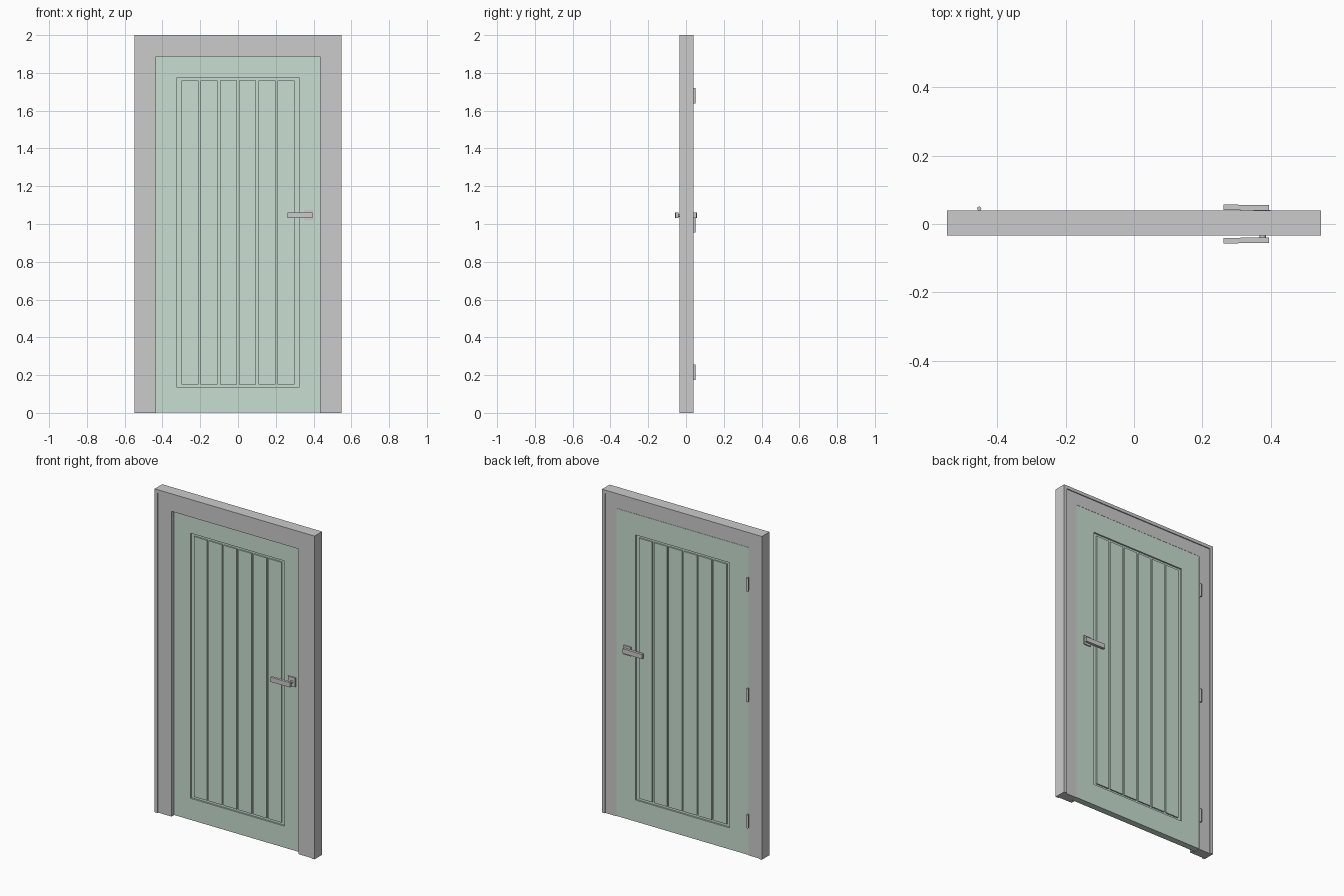
import bpy, bmesh
from mathutils import Matrix, Vector

if "Cube" in bpy.data.objects:
    bpy.data.objects.remove(bpy.data.objects["Cube"])

green = bpy.data.materials.new("green_paint")
green.diffuse_color = (0.58, 0.73, 0.64, 1)
green.use_nodes = True
green.node_tree.nodes["Principled BSDF"].inputs["Base Color"].default_value = green.diffuse_color


def finish(bm, name, mat=None):
    bmesh.ops.recalc_face_normals(bm, faces=bm.faces)
    me = bpy.data.meshes.new(name)
    bm.to_mesh(me)
    bm.free()
    ob = bpy.data.objects.new(name, me)
    bpy.context.collection.objects.link(ob)
    if mat:
        me.materials.append(mat)
    return ob


def add_box(bm, lo, hi):
    lo, hi = Vector(lo), Vector(hi)
    m = Matrix.Translation((lo + hi) / 2) @ Matrix.Diagonal((*(hi - lo), 1))
    return bmesh.ops.create_cube(bm, size=1, matrix=m)["verts"]


def add_cyl(bm, r, depth, loc, along_y=False, seg=16):
    m = Matrix.Translation(loc)
    if along_y:
        m = m @ Matrix.Rotation(1.5707963, 4, 'X')
    bmesh.ops.create_cone(bm, cap_ends=True, segments=seg, radius1=r, radius2=r,
                          depth=depth, matrix=m)


W, H = 0.547, 2.0
FRONT, BACK = -0.006, 0.034      # door faces

# Mitred frame: rebated profile (distance from outer edge, y) swept up, across, down
profile = [(0, -.034), (.02, -.034), (.02, -.028), (.112, -.028), (.112, FRONT),
           (.095, FRONT), (.095, BACK), (.02, BACK), (.02, .04), (0, .04)]
bm = bmesh.new()
rings = []
for sx, top in ((-1, 0), (-1, 1), (1, 1), (1, 0)):
    rings.append([bm.verts.new((sx * (W - o), y, (H - o) * top)) for o, y in profile])
n = len(profile)
for a, b in zip(rings, rings[1:]):
    for i in range(n):
        j = (i + 1) % n
        bm.faces.new((a[i], a[j], b[j], b[i]))
bm.faces.new(rings[0])
bm.faces.new(rings[-1])
finish(bm, "door_frame")

# Door leaf with a recessed field on both faces
PX, PZ0, PZ1, DEEP = 0.322, 0.135, 1.775, 0.01
bm = bmesh.new()
add_box(bm, (-.451, FRONT, 0.002), (.451, BACK, 1.904))
for s in (-1, 1):
    bm.normal_update()
    face = next(f for f in bm.faces if f.normal.y * s > 0.9 and f.calc_area() > 1)
    for inward in (0, DEEP):
        bmesh.ops.inset_individual(bm, faces=[face], thickness=0.02)
        for v in face.verts:
            v.co.x = PX if v.co.x > 0 else -PX
            v.co.z = PZ1 if v.co.z > 1 else PZ0
            v.co.y -= s * inward
finish(bm, "door_leaf", green)

# Six vertical boards standing in the recess, front and back
for name, y0, y1 in (("front_boards", FRONT + .002, FRONT + DEEP + .002),
                     ("back_boards", BACK - DEEP - .002, BACK - .002)):
    bm = bmesh.new()
    for i in range(6):
        x = -0.255 + i * 0.102
        add_box(bm, (x - .045, y0, .15), (x + .045, y1, 1.76))
    finish(bm, name, green)

# Lever handles: rose, neck and slightly slanted bar
for name, s, door_y in (("front_handle", -1, FRONT), ("back_handle", 1, BACK)):
    bm = bmesh.new()
    add_box(bm, (.35, door_y - s * .003, 1.018), (.40, door_y + s * .007, 1.074))
    end = s * .045
    add_cyl(bm, .009, abs(end - door_y), (.377, (end + door_y) / 2, 1.045), True)
    for v in add_box(bm, (.262, s * .041, 1.031), (.395, s * .057, 1.06)):
        if v.co.x > .3:
            v.co.y -= s * .002
    finish(bm, name)

# Hinge knuckles on the back
bm = bmesh.new()
for z in (0.215, 0.995, 1.68):
    add_cyl(bm, .006, .082, (-.453, .045, z))
    add_box(bm, (-.455, .030, z - .041), (-.451, .043, z + .041))
hinges = finish(bm, "hinges")

# Smooth only the round hinges
bpy.context.view_layer.objects.active = hinges
hinges.select_set(True)
bpy.ops.object.shade_smooth_by_angle()
